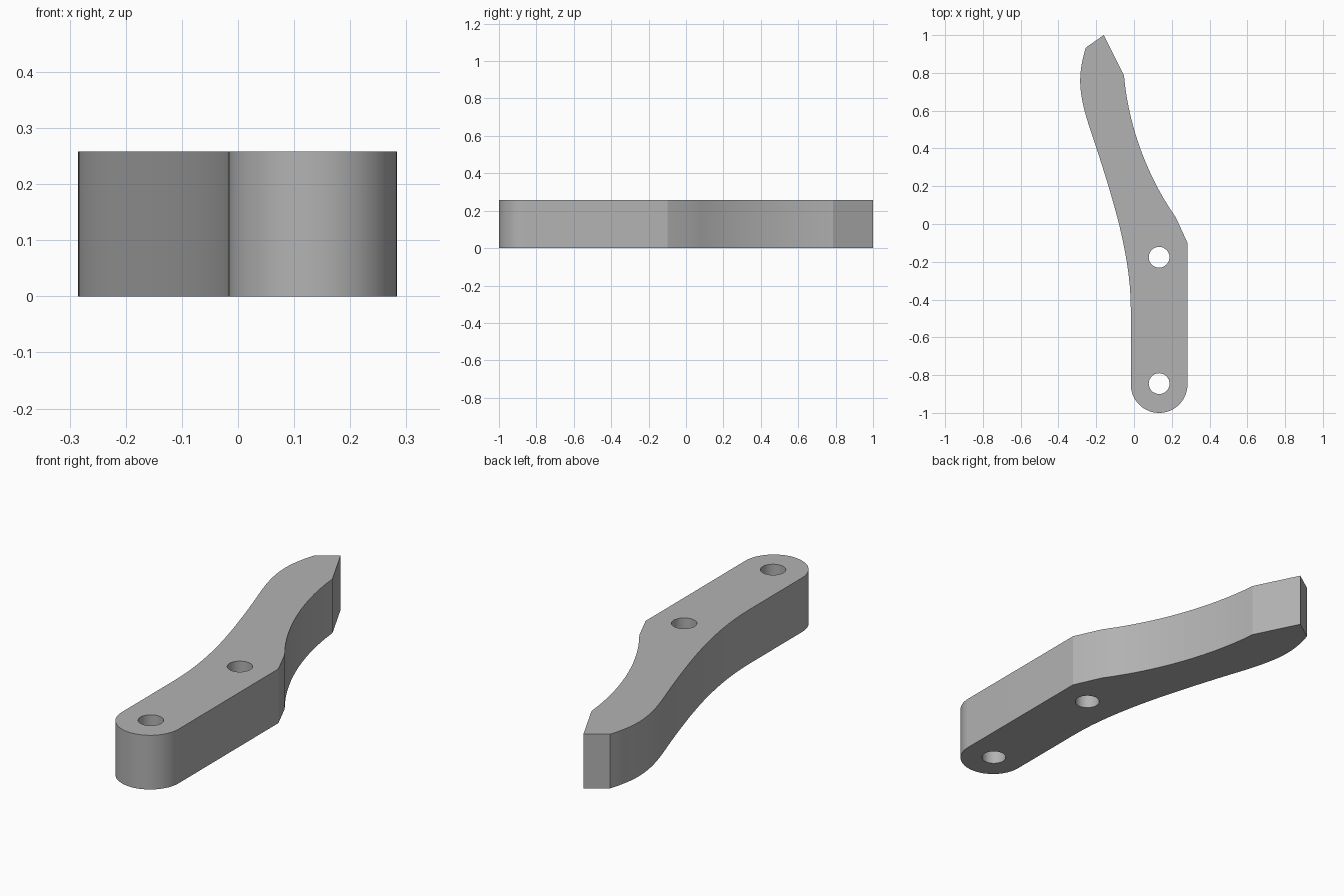
import bpy
import bmesh
from math import cos, sin, pi, radians
from mathutils import Vector
from mathutils.geometry import interpolate_bezier

cube = bpy.data.objects.get("Cube")
if cube:
    bpy.data.objects.remove(cube)

HEIGHT = 0.258
AXIS_X = 0.133
END_RADIUS = 0.15
HOLE_RADIUS = 0.055


def arc(x, y, radius, start, end, steps):
    """Points along an arc, both ends included."""
    angles = [start + (end - start) * i / steps for i in range(steps + 1)]
    return [(x + radius * cos(a), y + radius * sin(a)) for a in angles]


def bezier(*handles, steps=14):
    """Points along one cubic curve, without its last point."""
    points = interpolate_bezier(*[Vector((x, y, 0)) for x, y in handles], steps + 1)
    return [(p.x, p.y) for p in points[:-1]]


# Outline, counter-clockwise from the rounded end
outline = arc(AXIS_X, -0.85, END_RADIUS, pi, 2 * pi, 32)
outline.append((AXIS_X + END_RADIUS, -0.10))
outline += bezier((0.222, 0.034), (0.07, 0.25), (-0.03, 0.52), (-0.053, 0.786))
outline += [(-0.053, 0.786), (-0.16, 1.0)]
outline += bezier((-0.255, 0.934), (-0.272, 0.88), (-0.285, 0.82), (-0.285, 0.76), steps=6)
outline += bezier((-0.285, 0.76), (-0.285, 0.64), (-0.236, 0.515), (-0.196, 0.394))
outline += bezier((-0.196, 0.394), (-0.106, 0.114), (-0.017, -0.17), (-0.017, -0.45))
outline.append((-0.017, -0.45))

# Two bolt holes
holes = [arc(AXIS_X, y, HOLE_RADIUS, 0, 2 * pi, 32)[:-1] for y in (-0.176, -0.845)]

# Fill the outline around the holes and extrude it
bm = bmesh.new()
for loop in [outline] + holes:
    verts = [bm.verts.new((x, y, 0)) for x, y in loop]
    for i, v in enumerate(verts):
        bm.edges.new((v, verts[i - 1]))
bmesh.ops.triangle_fill(bm, use_beauty=True, use_dissolve=False,
                        edges=bm.edges[:], normal=(0, 0, 1))
result = bmesh.ops.extrude_face_region(bm, geom=bm.faces[:], use_keep_orig=True)
top = [g for g in result["geom"] if isinstance(g, bmesh.types.BMVert)]
bmesh.ops.translate(bm, verts=top, vec=(0, 0, HEIGHT))
bmesh.ops.recalc_face_normals(bm, faces=bm.faces[:])
mesh = bpy.data.meshes.new("lever_arm")
bm.to_mesh(mesh)
bm.free()

# Plain grey
grey = bpy.data.materials.new("grey")
grey.use_nodes = True
colour = (0.45, 0.45, 0.45, 1)
grey.diffuse_color = colour
grey.node_tree.nodes["Principled BSDF"].inputs["Base Color"].default_value = colour
mesh.materials.append(grey)

arm = bpy.data.objects.new("lever_arm", mesh)
bpy.context.collection.objects.link(arm)
bpy.context.view_layer.objects.active = arm
arm.select_set(True)
bpy.ops.object.shade_smooth_by_angle(angle=radians(15))
